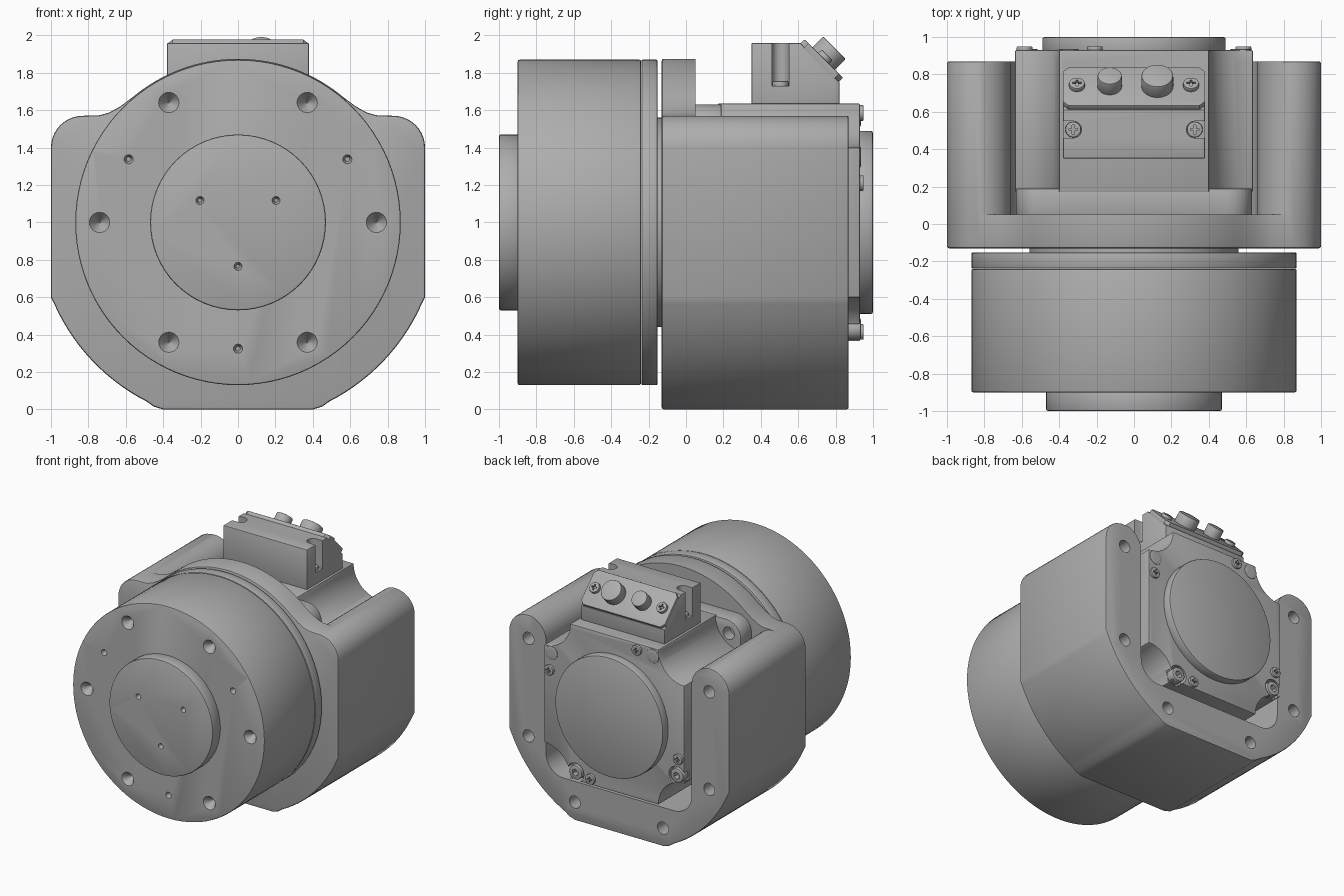
import bpy, bmesh
from math import radians, sin, cos, pi
from mathutils import Vector, Matrix

if "Cube" in bpy.data.objects:
    bpy.data.objects.remove(bpy.data.objects["Cube"])

GREY = (0.42, 0.42, 0.42, 1)
metal = bpy.data.materials.new("metal_grey")
metal.diffuse_color = GREY
metal.use_nodes = True
metal.node_tree.nodes["Principled BSDF"].inputs["Base Color"].default_value = GREY

BACK, FRONT, UP = Vector((0, 1, 0)), Vector((0, -1, 0)), Vector((0, 0, 1))
SLANT = Vector((0, 1, 1)).normalized()
AXIS_Z = 1.0


def activate(ob):
    bpy.ops.object.select_all(action="DESELECT")
    ob.select_set(True)
    bpy.context.view_layer.objects.active = ob


def apply(ob, kind, **settings):
    mod = ob.modifiers.new(kind, kind)
    for key, value in settings.items():
        setattr(mod, key, value)
    activate(ob)
    bpy.ops.object.modifier_apply(modifier=mod.name)


def finish(name, bm, bevel=0):
    bmesh.ops.recalc_face_normals(bm, faces=bm.faces)
    mesh = bpy.data.meshes.new(name)
    bm.to_mesh(mesh)
    bm.free()
    mesh.materials.append(metal)
    ob = bpy.data.objects.new(name, mesh)
    bpy.context.collection.objects.link(ob)
    if bevel:
        apply(ob, "BEVEL", width=bevel, segments=2, limit_method="ANGLE", angle_limit=radians(50))
    return smooth(ob)


def smooth(ob):
    activate(ob)
    bpy.ops.object.shade_smooth_by_angle(angle=radians(30))
    return ob


def extrude(name, pts, lo, hi, place, bevel=0):
    """Extrude a 2D outline; place(a, b, t) maps it into the model."""
    bm = bmesh.new()
    ends = [[bm.verts.new(place(a, b, t)) for a, b in pts] for t in (lo, hi)]
    for ring in ends:
        bm.faces.new(ring)
    for i in range(len(pts)):
        j = (i + 1) % len(pts)
        bm.faces.new((ends[0][i], ends[0][j], ends[1][j], ends[1][i]))
    return finish(name, bm, bevel)


def along_y(a, b, t):
    return (a, t, b)


def along_x(a, b, t):
    return (t, a, b)


def along_z(a, b, t):
    return (a, b, t)


def frame(pos, direction):
    return Matrix.Translation(pos) @ direction.to_track_quat("Z", "Y").to_matrix().to_4x4()


def cylinder(name, pos, direction, r, length, bevel=0, sides=32, tip=None):
    """Cylinder or cone starting at pos and running along direction."""
    bm = bmesh.new()
    bmesh.ops.create_cone(bm, cap_ends=True, segments=sides, radius1=r,
                          radius2=r if tip is None else tip, depth=length)
    bmesh.ops.translate(bm, vec=(0, 0, length / 2), verts=bm.verts)
    bm.transform(frame(pos, direction))
    return finish(name, bm, bevel)


def cut(ob, *cutters):
    for cutter in cutters:
        cutter.hide_render = True
        apply(ob, "BOOLEAN", object=cutter, operation="DIFFERENCE", solver="EXACT")
        bpy.data.objects.remove(cutter)
    return smooth(ob)


def arc(cx, cz, r, start, end, n=10):
    angles = [radians(start + (end - start) * i / n) for i in range(n + 1)]
    return [(cx + r * cos(a), cz + r * sin(a)) for a in angles]


def mirrored(half):
    """Close a right-hand outline, listed bottom to top, with its mirror."""
    return half + [(-x, z) for x, z in reversed(half) if abs(x) > 1e-5]


def turned(corner):
    """Repeat a corner outline four times around the motor axis."""
    pts = []
    for k in range(4):
        c, s = round(cos(k * pi / 2)), round(sin(k * pi / 2))
        pts += [(x * c - z * s, AXIS_Z + x * s + z * c) for x, z in corner]
    return pts


def cross_screw(name, pos, direction, r, length):
    head = cylinder(name, pos, direction, r, length, 0.006, 24)
    w, l = r * 0.14, r * 0.55
    plus = [(w, -l), (w, -w), (l, -w), (l, w), (w, w), (w, l)]
    plus += [(-x, -y) for x, y in plus]
    m = frame(pos, direction)
    return cut(head, extrude("cutter", plus, length * 0.4, length + 0.02,
                             lambda a, b, t: m @ Vector((a, b, t))))


def socket_screw(name, pos, direction, r, length):
    head = cylinder(name, pos, direction, r, length, 0.008, 24)
    return cut(head, cylinder("cutter", Vector(pos) + direction * length * 0.4,
                              direction, r * 0.5, length, sides=6))


# Output drum with its rear ring, neck and raised hub
centre = Vector((0, 0, AXIS_Z))
drum = cylinder("drum", centre + BACK * -0.9, BACK, 0.87, 0.66, 0.01, 96)
cylinder("drum_ring", centre + BACK * -0.238, BACK, 0.87, 0.085, 0.006, 96)
cylinder("neck", centre + BACK * -0.17, BACK, 0.56, 0.06, 0, 64)
hub = cylinder("hub", centre + BACK * -1.0, BACK, 0.47, 0.11, 0.01, 64)


def ring_points(r, count, start, y):
    return [(r * cos(start + i * 2 * pi / count), y, AXIS_Z + r * sin(start + i * 2 * pi / count))
            for i in range(count)]


for p in ring_points(0.74, 6, 0, -0.901):
    cut(drum, cylinder("cutter", p, BACK, 0.055, 0.07, sides=24, tip=0.004))
for p in ring_points(0.675, 3, -pi / 2, -0.901):
    cut(drum, cylinder("cutter", p, BACK, 0.025, 0.04, sides=16, tip=0.012))
for p in ring_points(0.235, 3, -pi / 2, -1.001):
    cut(hub, cylinder("cutter", p, BACK, 0.022, 0.04, sides=16, tip=0.01))

# Housing: round-topped front flange with a U-shaped cradle behind it
outline = mirrored([(0.4, 0), (0.45, 0.015)] + arc(0, AXIS_Z, 1.075, -63, -24, 14)
                   + [(1, 0.6)] + arc(0.83, 1.4, 0.17, 0, 90)
                   + [(0.74, 1.573), (0.69, 1.587), (0.63, 1.62)]
                   + arc(0, AXIS_Z, 0.875, 50, 90, 16))
housing = extrude("housing", outline, -0.13, 0.87, along_y, 0.012)
pocket = mirrored(arc(0.5, 0.48, 0.16, -90, 0) + arc(0.83, 1.4, 0.17, 180, 90)
                  + [(0.9, 1.58), (0.9, 2.1)])
cut(housing, extrude("cutter", pocket, 0.05, 1.0, along_y))
for side in (-1, 1):
    for x, z in ((0.82, 1.38), (0.82, 0.58), (0.4, 0.15)):
        cut(housing, cylinder("cutter", (side * x, 0.9, z), FRONT, 0.05, 0.2, sides=24))

# Motor: mounting flange, scalloped body and round rear cover
mount = extrude("motor_mount", turned(arc(0.5, 0.5, 0.13, 0, 90, 6)), 0.04, 0.19, along_y, 0.006)
body_outline = turned(arc(0.635, 0.635, 0.235, 270, 180))
motor = extrude("motor_body", body_outline, 0.17, 0.93, along_y, 0.006)
cylinder("rear_cover", centre + BACK * 0.9, BACK, 0.49, 0.1, 0.012, 64)
for i in range(4):
    turn = Matrix.Rotation(i * pi / 2, 3, "Y")
    cap = centre + turn @ Vector((0.57, 0.87, 0.35))
    cut(motor, cylinder("cutter", cap, BACK, 0.075, 0.1, sides=24))
    socket_screw("rear_cap_screw", cap - BACK * 0.01, BACK, 0.058, 0.075)
    cross_screw("rear_small_screw", centre + turn @ Vector((0.585, 0.92, 0.21)), BACK, 0.042, 0.03)
    hole = centre + turn @ Vector((0.52, 0.2, 0.52))
    cut(mount, cylinder("cutter", hole, FRONT, 0.05, 0.1, sides=24))

# Connector box with a slanted rear face and slotted sides
profile = [(0.35, 1.6), (0.82, 1.6), (0.82, 1.75), (0.61, 1.96), (0.35, 1.96)]
box = extrude("connector_box", profile, -0.38, 0.38, along_x, 0.008)
for side in (-1, 1):
    slot = [(side * x, y) for x, y in [(0.45, 0.46)] + arc(0.325, 0.505, 0.045, 270, 90) + [(0.45, 0.55)]]
    cut(box, extrude("cutter", slot, 1.73, 2.1, along_z))
    cross_screw("box_screw", (side * 0.325, 0.505, 1.72), UP, 0.042, 0.035)

# Slanted connector plate with its screws and two round sockets
slope = frame(Vector((0, 0.715, 1.855)), SLANT)


def on_slope(a, b, t):
    return slope @ Vector((a, b, t))


plate_outline = [(sx * x, sy * y) for sx, sy, corner in
                 ((1, 1, ((0.38, 0.115), (0.35, 0.145))), (-1, 1, ((0.35, 0.145), (0.38, 0.115))),
                  (-1, -1, ((0.38, 0.115), (0.35, 0.145))), (1, -1, ((0.35, 0.145), (0.38, 0.115))))
                 for x, y in corner]
extrude("connector_plate", plate_outline, -0.01, 0.03, on_slope, 0.005)
for side in (-1, 1):
    base = Vector((side * 0.305, 0.73, 1.87))
    cross_screw("plate_screw", base, SLANT, 0.042, 0.035)
for name, x, r in (("small_connector", -0.13, 0.065), ("large_connector", 0.125, 0.085)):
    cylinder(name, (x, 0.72, 1.86), SLANT, r, 0.105, 0.008)
